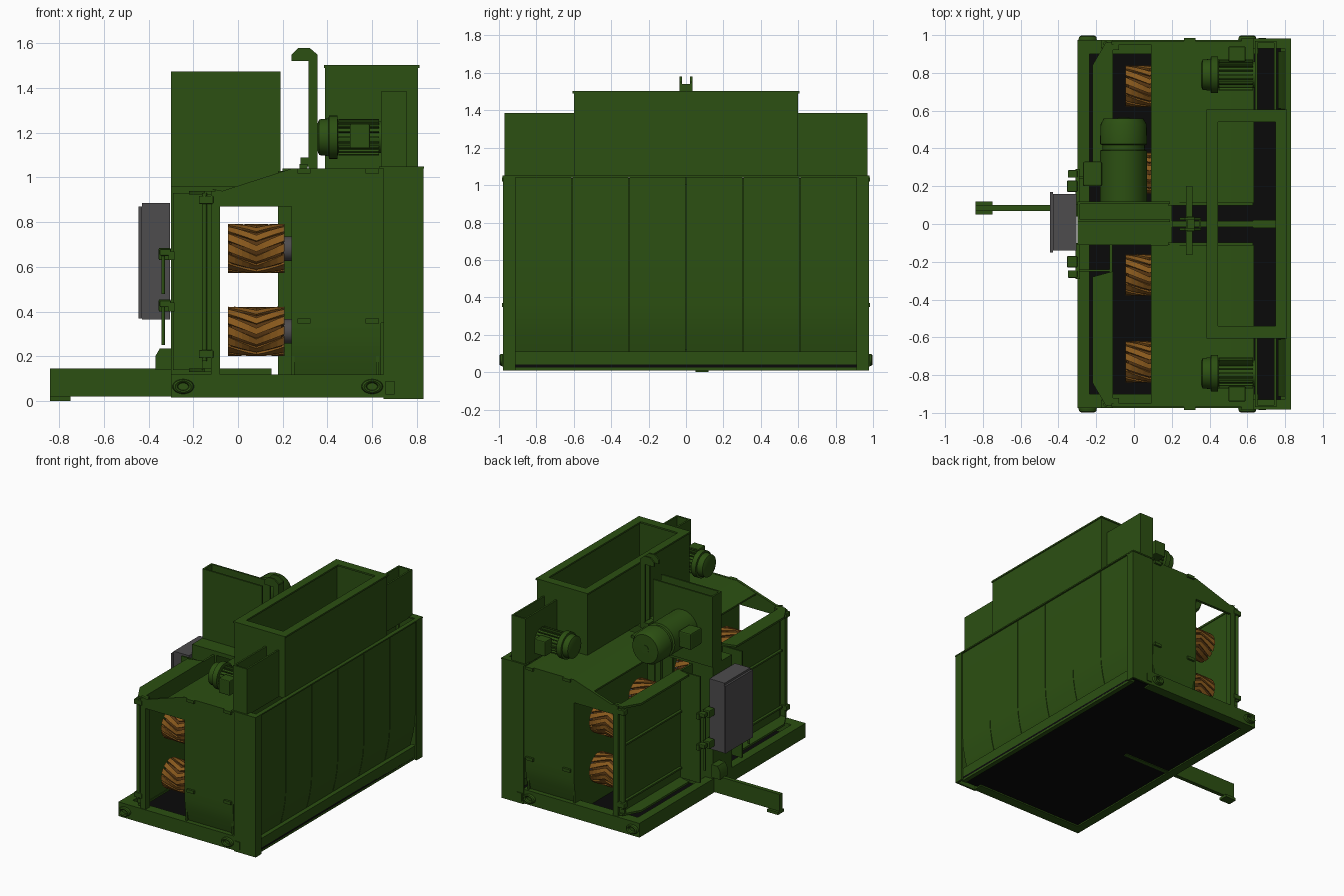
import bpy, bmesh, math
from mathutils import Vector

if "Cube" in bpy.data.objects:
    bpy.data.objects.remove(bpy.data.objects["Cube"])


def mat(name, c):
    m = bpy.data.materials.new(name)
    m.diffuse_color = (*c, 1)
    m.use_nodes = True
    m.node_tree.nodes["Principled BSDF"].inputs["Base Color"].default_value = m.diffuse_color
    return m


GREEN = mat("green_paint", (0.025, 0.08, 0.006))
BLACK = mat("black_floor", (0.003, 0.003, 0.003))
BROWN = mat("brown_tread", (0.25, 0.10, 0.012))
DARK = mat("dark_tread", (0.09, 0.035, 0.006))
GREY = mat("grey_metal", (0.075, 0.072, 0.075))


def finish(name, bm, m, smooth=False, bevel=0):
    bmesh.ops.recalc_face_normals(bm, faces=bm.faces)
    me = bpy.data.meshes.new(name)
    bm.to_mesh(me)
    bm.free()
    ob = bpy.data.objects.new(name, me)
    bpy.context.collection.objects.link(ob)
    me.materials.append(m)
    if bevel:
        b = ob.modifiers.new("bevel", 'BEVEL')
        b.width, b.segments = bevel, 2
    if smooth:
        bpy.ops.object.select_all(action='DESELECT')
        ob.select_set(True)
        bpy.context.view_layer.objects.active = ob
        bpy.ops.object.shade_smooth_by_angle(angle=math.radians(35))
    return ob


def box(name, x0, x1, y0, y1, z0, z1, m=GREEN, bevel=0):
    bm = bmesh.new()
    bmesh.ops.create_cube(bm, size=1)
    for v in bm.verts:
        v.co = Vector(((x0 + x1) / 2 + v.co.x * (x1 - x0), (y0 + y1) / 2 + v.co.y * (y1 - y0),
                       (z0 + z1) / 2 + v.co.z * (z1 - z0)))
    return finish(name, bm, m, bevel=bevel)


def prism(name, pts, a0, a1, axis='y', m=GREEN):
    """Extrude a profile: (x,z) along y, (y,z) along x, (x,y) along z."""
    at = {'y': lambda p, a: (p[0], a, p[1]), 'x': lambda p, a: (a, p[0], p[1]),
          'z': lambda p, a: (p[0], p[1], a)}[axis]
    bm = bmesh.new()
    lo, hi = [[bm.verts.new(at(p, a)) for p in pts] for a in (a0, a1)]
    n = len(pts)
    bm.faces.new(lo)
    bm.faces.new(hi)
    for i in range(n):
        bm.faces.new((lo[i], lo[(i + 1) % n], hi[(i + 1) % n], hi[i]))
    return finish(name, bm, m, smooth=True)


def sheet(pts, dx, dz):
    """Closed profile of a bent sheet, offset by (dx, dz)."""
    return pts + [(p[0] + dx, p[1] + dz) for p in reversed(pts)]


def lathe(name, start, axis, prof, m=GREEN, n=32):
    """Turn (distance along axis, radius) pairs around an x, y or z axis."""
    k = 'xyz'.index(axis)
    bm = bmesh.new()
    rings = []
    for d, r in prof:
        ring = []
        for i in range(n):
            a = 2 * math.pi * i / n
            c = Vector(start)
            c[k] += d
            c[(k + 1) % 3] += r * math.cos(a)
            c[(k + 2) % 3] += r * math.sin(a)
            ring.append(bm.verts.new(c))
        rings.append(ring)
    for p, q in zip(rings, rings[1:]):
        for i in range(n):
            bm.faces.new((p[i], p[(i + 1) % n], q[(i + 1) % n], q[i]))
    bm.faces.new(rings[0])
    bm.faces.new(rings[-1])
    return finish(name, bm, m, smooth=True)


def wheel(y, z, cx=0.082, hw=0.127):
    lathe("wheel_core", (cx - hw, y, z), 'x', [(0.004, .085), (0.015, .099), (2 * hw - .015, .099), (2 * hw - .004, .085)], DARK)
    lathe("wheel_shaft", (cx + hw - .01, y, z), 'x', [(0, .055), (.05, .055)], GREY)
    bm = bmesh.new()
    n, steps = 14, 4
    for i in range(n):
        for h in (-1, 1):
            prev = None
            for s in range(steps + 1):
                t = s / steps
                mid = 2 * math.pi * i / n + 0.5 * t
                w = 0.13 + 0.04 * t
                cur = [bm.verts.new((cx + h * hw * t, y - r * math.cos(mid + d), z + r * math.sin(mid + d)))
                       for r, d in ((.09, -w), (.11, -w), (.11, w), (.09, w))]
                if prev:
                    for j in range(4):
                        bm.faces.new((prev[j], prev[(j + 1) % 4], cur[(j + 1) % 4], cur[j]))
                prev = cur
            bm.faces.new(prev)
    finish("wheel_tread", bm, BROWN)


# Base frame and floor
box("floor", -0.29, 0.81, -0.94, 0.94, 0.025, 0.04, BLACK)
box("left_base_rail", -0.30, -0.235, -0.97, 0.97, 0.015, 0.12)
box("right_base_rail", 0.775, 0.81, -0.93, 0.93, 0.01, 0.11)
box("stand_beam", -0.84, 0.15, 0.07, 0.10, 0.02, 0.145)
box("stand_foot", -0.84, -0.75, 0.05, 0.12, 0, 0.02)
prism("stand_block", [(-.37, .14), (-.37, .2), (-.35, .235), (-.30, .235), (-.30, .14)], 0.04, 0.13)

# Centre column with control box
box("centre_column", -0.30, -0.10, -0.11, 0.11, 0.04, 0.95)
box("centre_top_beam", -0.30, 0.20, -0.11, 0.11, 0.93, 0.96)
box("control_box", -0.43, -0.305, -0.14, 0.16, 0.365, 0.885, GREY)
box("control_box_lid", -0.445, -0.43, -0.15, 0.17, 0.37, 0.87, GREY)
box("centre_divider", 0.20, 0.75, -0.015, 0.015, 0.12, 1.04)

# Drive guard: open-topped casing with its motor
for y in (0.01, 0.105):
    box("guard_plate", -0.30, 0.19, y, y + 0.013, 0.95, 1.475)
box("guard_end", -0.30, -0.287, 0.02, 0.11, 0.95, 1.475)
lathe("main_motor", (-0.055, 0.118, 1.19), 'y', [(0, .125), (.27, .125), (.275, .112), (.30, .112), (.305, .125),
                                                (.41, .122), (.44, .105), (.442, .03), (.445, .03)])
box("main_terminal_box", -0.27, -0.17, 0.20, 0.33, 1.15, 1.27, bevel=.008)

# Hooked lifting post
for y in (-0.034, 0.022):
    prism("post_cheek", [(.315, 1.04), (.355, 1.04), (.355, 1.55), (.32, 1.58), (.27, 1.58), (.24, 1.55),
                         (.24, 1.52), (.315, 1.52)], y, y + .012)
box("post_web", 0.345, 0.355, -0.03, 0.03, 1.04, 1.54)
box("post_crossbar", 0.275, 0.31, -0.165, 0.20, 1.04, 1.06)
box("post_bracket", 0.28, 0.32, -0.04, 0.04, 1.05, 1.09)

# Curved right wall in six panels
wall = [(.82, 1.04), (.82, .38), (.815, .29), (.80, .2), (.775, .10)]
for i in range(6):
    y = -0.915 + i * 0.305
    prism("wall_panel", sheet(wall, -.012, 0), y + .002, y + .303)
box("wall_top_lip", 0.80, 0.832, -0.98, 0.98, 1.04, 1.05)

# Hopper with inward rim
hx0, hx1, hy = 0.39, 0.805, 0.60
for x in (hx0, hx1 - .012):
    box("hopper_side", x, x + .012, -hy, hy, 1.04, 1.495)
for x0, x1 in ((hx0 - .006, .445), (.75, hx1 + .006)):
    box("hopper_rim", x0, x1, -hy - .006, hy + .006, 1.49, 1.502)
box("hopper_floor_bar", 0.63, 0.80, -0.02, 0.02, 1.0, 1.04)

for s in (-1, 1):
    def sbox(name, x0, x1, y0, y1, z0, z1, m=GREEN, bevel=0):
        return box(name, x0, x1, min(s * y0, s * y1), max(s * y0, s * y1), z0, z1, m, bevel)

    sbox("hopper_end", hx0, hx1, hy - .012, hy, 1.04, 1.495)
    sbox("hopper_end_rim", .445, .75, .54, hy + .006, 1.49, 1.502)
    # End base rail with lifting eyes
    sbox("end_base_rail", -0.30, 0.66, 0.90, 0.975, 0.015, 0.12)
    for x in (-0.245, 0.60):
        bpy.ops.mesh.primitive_torus_add(location=(x, s * .978, .065), rotation=(math.pi / 2, 0, 0), major_radius=.034,
                                         minor_radius=.012, major_segments=24, minor_segments=8)
        eye = bpy.context.object
        eye.name, eye.scale = "lifting_eye", (1.05, .72, 1.6)
        eye.data.materials.append(GREEN)
        bpy.ops.object.shade_smooth_by_angle()
    # Right housing end columns
    sbox("column_end", 0.65, 0.83, 0.965, 0.978, 0.01, 1.04)
    sbox("column_face", 0.815, 0.83, 0.912, 0.978, 0.01, 1.04)
    sbox("column_top_lip", 0.63, 0.83, 0.93, 0.982, 1.04, 1.05)
    sbox("column_pin", 0.66, 0.70, 0.975, 0.985, 0.03, 0.09)
    # Chamber shell
    sbox("end_wall", 0.24, 0.65, 0.955, 0.97, 0.35, 1.04)
    flap = [(s * .97, .35), (s * .97, .28), (s * .962, .21), (s * .94, .12)]
    prism("end_flap", sheet(flap, -s * .012, 0), 0.24, 0.64, 'x')
    roof = [(.09, .99), (.24, 1.038), (.635, 1.038)]
    prism("chamber_roof", sheet(roof, 0, -.012), s * .11, s * .97)
    sbox("wheel_wall", 0.24, 0.252, 0.11, 0.96, 0.04, 1.03)
    sbox("inner_wall", 0.618, 0.63, 0.11, 0.96, 0.04, 1.03)
    sbox("middle_wall", 0.18, 0.63, 0.098, 0.11, 0.04, 1.03)
    prism("end_header", [(-.30, .93), (-.08, .93), (-.08, .87), (.24, .87), (.24, 1.04), (-.07, .94), (-.12, .95)][1:],
          s * .95, s * .97)
    sbox("corner_post", -0.12, -0.08, 0.92, 0.97, 0.12, 0.94)
    for x in (0.295, 0.60):
        for z in (0.36, 1.03):
            sbox("end_hinge", x - .03, x + .03, 0.97, 0.985, z - .012, z + .01)
    # Left door with folded edges, hinge rod and latches
    sbox("door_panel", -0.13, -0.115, 0.11, 0.92, 0.14, 0.93)
    tray = [(-.11, s * .25), (-.22, s * .28), (-.22, s * .84), (-.15, s * .96), (-.11, s * .96)]
    prism("door_top_flange", tray, .925, .94, 'z')
    prism("door_bottom_flange", tray, .13, .145, 'z')
    sbox("door_inner_flange", -0.29, -0.12, 0.24, 0.252, 0.14, 0.93)
    sbox("door_side", -0.16, -0.11, 0.935, 0.95, 0.14, 0.93)
    lathe("hinge_rod", (-0.15, s * .955, 0.18), 'z', [(0, .012), (.75, .012)], n=12)
    for z in (0.21, 0.90):
        sbox("door_hinge", -0.175, -0.11, 0.93, 0.975, z - .018, z + .018, bevel=.005)
    for z in (0.22, 0.64):
        sbox("door_rib", -0.15, -0.12, 0.26, 0.92, z - .006, z + .006)
    for z in (0.42, 0.65):
        sbox("latch_arm", -0.31, -0.285, 0.10, 0.29, z - .02, z + .02)
        sbox("latch_block", -0.355, -0.30, 0.17, 0.23, z - .02, z + .035, bevel=.006)
        lathe("latch_handle", (-0.335, s * .26, z - .17), 'z', [(0, .008), (.2, .008)], n=12)
        sbox("latch_tip", -0.35, -0.30, 0.245, 0.285, z, z + .03, bevel=.005)
    # Drive wheels
    for y in (0.27, 0.73):
        for z in (0.312, 0.682):
            wheel(s * y, z)
    # Screw drive: open casing and small motor
    for x in (0.64, 0.742):
        sbox("drive_casing_side", x, x + .013, 0.60, 0.97, 1.04, 1.385)
    sbox("drive_casing_end", 0.64, 0.75, 0.957, 0.97, 1.04, 1.385)
    c = (0.355, s * .79, 1.18)
    lathe("small_motor", c, 'x', [(0, .06), (.008, .08), (.05, .084), (.052, .097), (.09, .097), (.092, .07), (.285, .07)])
    for i in range(20):
        a = 2 * math.pi * i / 20
        fin = box("motor_fin", 0.45, 0.63, -.003, .003, .066, .082)
        fin.location, fin.rotation_euler = (0, c[1], c[2]), (a, 0, 0)
    sbox("small_terminal_box", 0.50, 0.59, 0.86, 0.94, 1.13, 1.24, bevel=.006)
